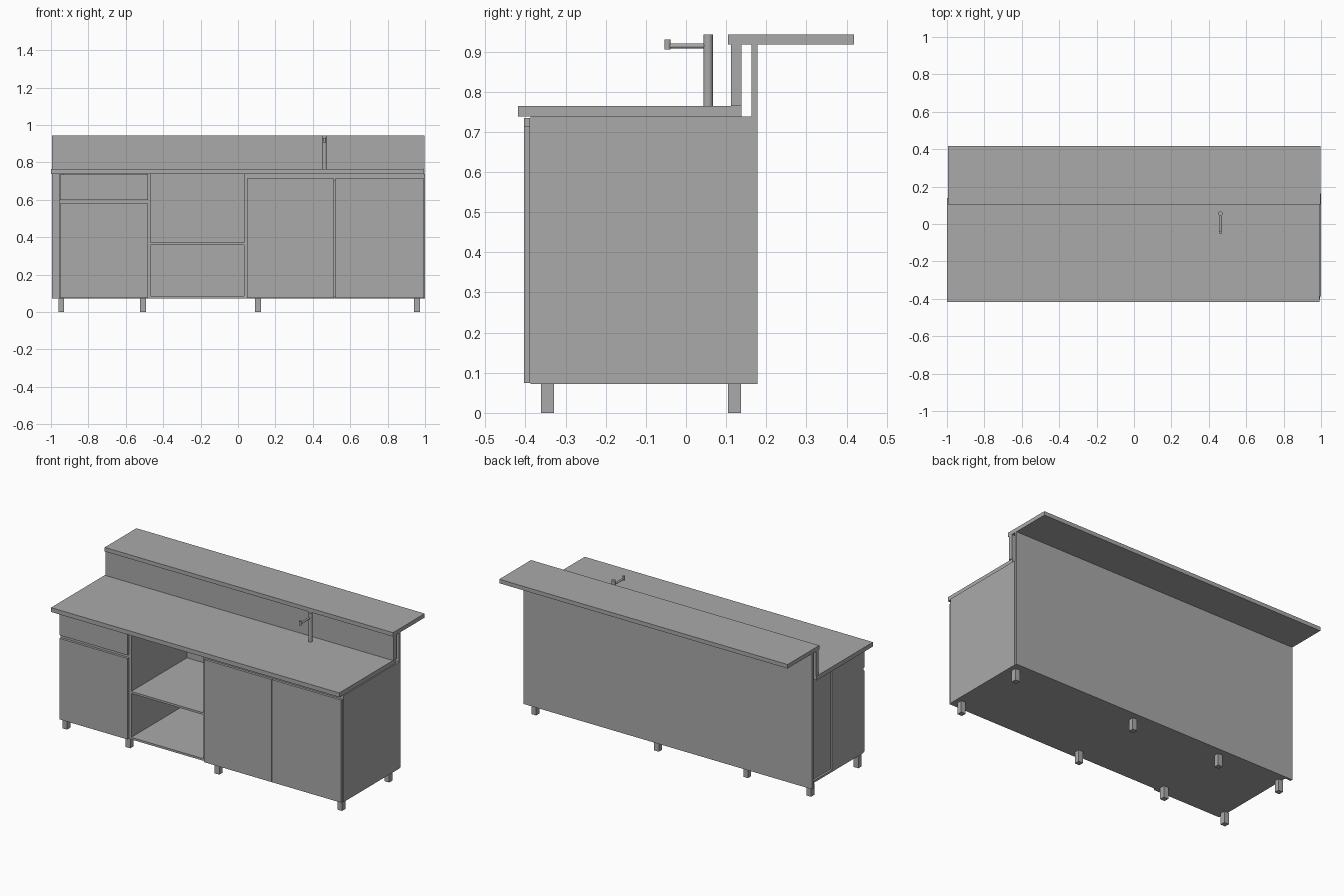
import bpy
from mathutils import Vector

cube = bpy.data.objects.get("Cube")
if cube:
    bpy.data.objects.remove(cube, do_unlink=True)

grey = bpy.data.materials.new("plain grey")
grey.use_nodes = True
grey.diffuse_color = (0.4, 0.4, 0.4, 1)
grey.node_tree.nodes["Principled BSDF"].inputs["Base Color"].default_value = (0.4, 0.4, 0.4, 1)


def box(name, x, y, z):
    """Box from (min, max) pairs on each axis."""
    bpy.ops.mesh.primitive_cube_add(size=1)
    ob = bpy.context.object
    ob.name = name
    for v in ob.data.vertices:
        v.co = [lo + (c + 0.5) * (hi - lo) for c, (lo, hi) in zip(v.co, (x, y, z))]
    ob.data.materials.append(grey)
    return ob


def rod(name, start, end, radius):
    """Smooth cylinder between two points."""
    a, b = Vector(start), Vector(end)
    bpy.ops.mesh.primitive_cylinder_add(vertices=24, radius=radius,
                                        depth=(b - a).length, location=(a + b) / 2)
    ob = bpy.context.object
    ob.name = name
    ob.rotation_euler = (b - a).to_track_quat('Z', 'Y').to_euler()
    ob.data.materials.append(grey)
    bpy.ops.object.shade_smooth_by_angle()


T = 0.013                       # panel thickness
BASE, TOP = 0.072, 0.738        # cabinet bottom and top
FRONT, REAR = -0.387, 0.163     # cabinet depth
DEPTH = (FRONT, REAR)
DOOR = (-0.403, -0.388)         # door depth
LEFT, RIGHT = -0.955, 1.0
SPLIT_A, SPLIT_B = -0.48, 0.045

# Cabinet floors and side panels
for name, x0, x1 in (("drawer_unit", LEFT, SPLIT_A),
                     ("open_unit", SPLIT_A, SPLIT_B),
                     ("door_unit", SPLIT_B, RIGHT)):
    box(name + "_floor", (x0, x1), DEPTH, (BASE, BASE + T))
    box(name + "_right_side", (x1 - T, x1), DEPTH, (BASE + T, TOP))
    if name == "drawer_unit":
        # End panel with a shallow step in its rear half
        box(name + "_end_front", (x0, x0 + T), (FRONT, -0.08), (BASE + T, TOP))
        box(name + "_end_rear", (x0 + T, x0 + 2 * T), (-0.08, REAR), (BASE + T, TOP))
    else:
        box(name + "_left_side", (x0, x0 + T), DEPTH, (BASE + T, TOP))

# Middle shelf and front rails
box("open_shelf", (SPLIT_A + T, SPLIT_B - T), DEPTH, (0.359, 0.372))
box("drawer_rail", (LEFT + T, SPLIT_A - T), (FRONT, FRONT + T), (0.57, 0.61))
box("door_rail", (SPLIT_B + T, RIGHT - T), (FRONT, FRONT + T), (0.7, TOP))

# Drawer front and doors
box("drawer_front", (LEFT + 0.003, SPLIT_A - 0.002), DOOR, (0.6, 0.735))
box("drawer_unit_door", (LEFT + 0.003, SPLIT_A - 0.002), DOOR, (BASE + 0.002, 0.58))
box("left_hand_door", (SPLIT_B + 0.003, 0.514), DOOR, (BASE + 0.002, 0.715))
box("right_hand_door", (0.518, RIGHT - 0.006), DOOR, (BASE + 0.002, 0.715))

# Back panel, worktop, upstand and raised counter
box("back_panel", (-0.995, 0.998), (REAR, 0.178), (BASE, 0.918))
box("worktop", (-1, 0.993), (-0.418, 0.138), (TOP, 0.765))
box("upstand", (-0.995, 0.998), (0.112, 0.138), (0.765, 0.918))
box("raised_counter", (-0.995, 0.998), (0.105, 0.418), (0.918, 0.943))

# Legs
for x in (-0.945, -0.508, 0.108, 0.956):
    for y in (-0.345, 0.121):
        box("leg", (x - 0.016, x + 0.016), (y - 0.016, y + 0.016), (0, BASE))

# Tap
TAP = 0.462
rod("tap_post", (TAP, 0.055, 0.765), (TAP, 0.055, 0.943), 0.012)
rod("tap_spout", (TAP, 0.05, 0.914), (TAP, -0.045, 0.914), 0.006)
rod("tap_nozzle", (TAP, -0.046, 0.905), (TAP, -0.046, 0.93), 0.008)
